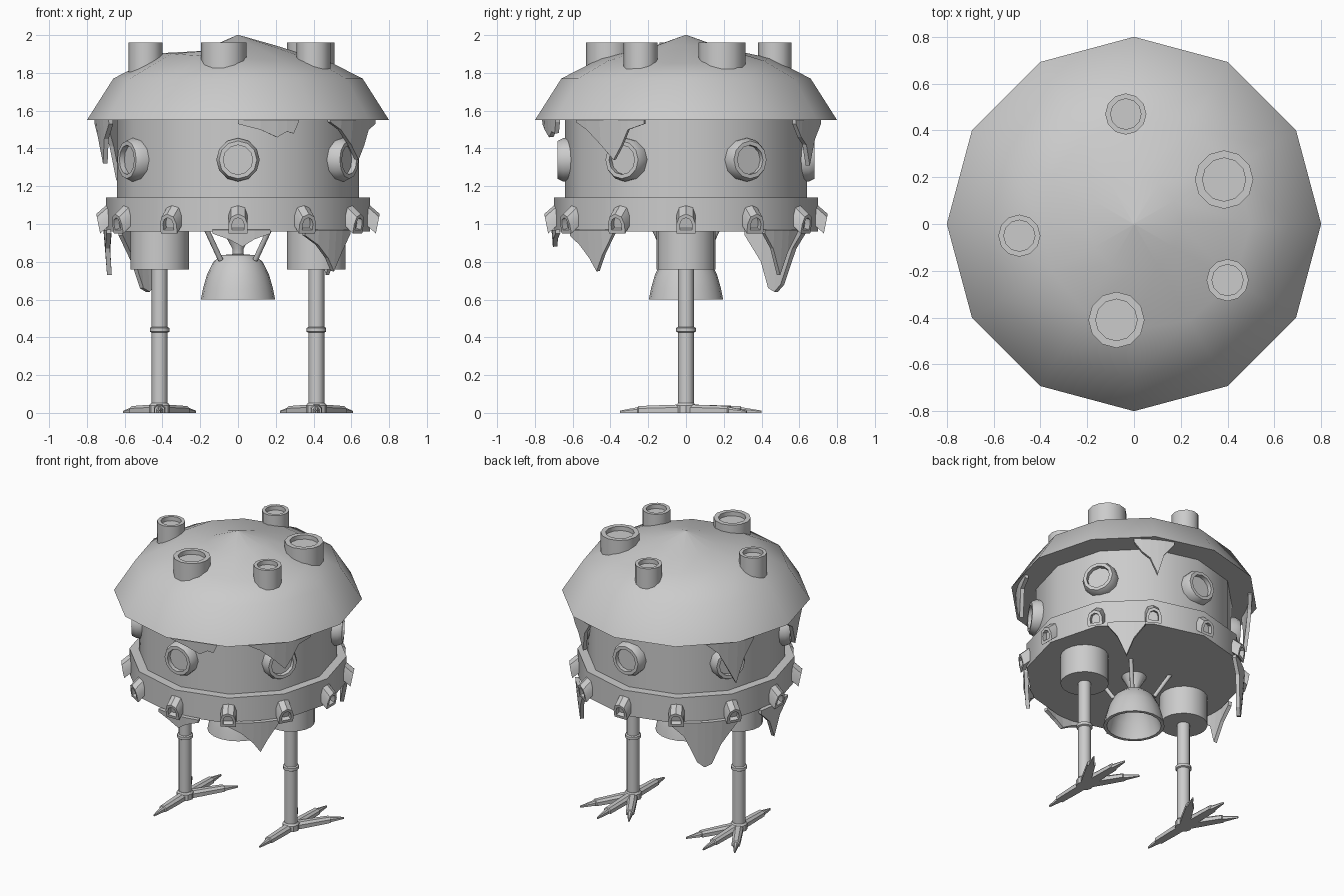
import bpy, bmesh
from math import sin, cos, radians, pi, atan2, hypot
from mathutils import Matrix, Vector

if "Cube" in bpy.data.objects:
    bpy.data.objects.remove(bpy.data.objects["Cube"])


def finish(name, bm, smooth=None):
    bmesh.ops.recalc_face_normals(bm, faces=bm.faces)
    me = bpy.data.meshes.new(name)
    bm.to_mesh(me)
    bm.free()
    ob = bpy.data.objects.new(name, me)
    bpy.context.collection.objects.link(ob)
    if smooth:
        bpy.ops.object.select_all(action='DESELECT')
        ob.select_set(True)
        bpy.context.view_layer.objects.active = ob
        bpy.ops.object.shade_smooth_by_angle(angle=radians(smooth))
    return ob


def loft(name, rings, smooth=None, mat=None):
    """Skin equal-length rings of points and cap both ends."""
    bm = bmesh.new()
    vs = [[bm.verts.new(p) for p in ring] for ring in rings]
    n = len(rings[0])
    for a, b in zip(vs, vs[1:]):
        for i in range(n):
            j = (i + 1) % n
            bm.faces.new((a[i], a[j], b[j], b[i]))
    bm.faces.new(vs[0])
    bm.faces.new(vs[-1])
    bmesh.ops.remove_doubles(bm, verts=bm.verts, dist=1e-5)
    if mat:
        bm.transform(mat)
    return finish(name, bm, smooth)


def lathe(name, profile, n, mat=None, smooth=35):
    rings = [[(r * cos(2 * pi * i / n), r * sin(2 * pi * i / n), z) for i in range(n)]
             for r, z in profile]
    return loft(name, rings, smooth, mat)


def rod(name, a, b, r, n=8):
    a, b = Vector(a), Vector(b)
    d = b - a
    mat = Matrix.Translation(a) @ d.to_track_quat('Z', 'Y').to_matrix().to_4x4()
    return lathe(name, [(r, 0), (r, d.length)], n, mat, 50)


def move(x, y, z=0):
    return Matrix.Translation((x, y, z))


def turn(deg):
    return Matrix.Rotation(radians(deg), 4, 'Z')


# Lopsided twelve-sided dome roof
def roof_ring(r, z, dr=0, dz=0):
    pts = []
    for i in range(12):
        t = 2 * pi * i / 12
        rr = r + dr * cos(t)
        pts.append((rr * cos(t), rr * sin(t), z + dz * cos(t)))
    return pts


loft("roof", [roof_ring(0.8, 1.55), roof_ring(0.66, 1.77), roof_ring(0.45, 1.878, 0.05, -0.027),
              roof_ring(0.2, 1.93, 0, 0.015), roof_ring(0.005, 2.0)], 35)

# Chimney pipes on the roof
for x, y, r in [(-0.035, 0.47, 0.088), (0.385, 0.19, 0.125), (0.4, -0.24, 0.09),
                (-0.075, -0.41, 0.12), (-0.49, -0.05, 0.09)]:
    lathe("chimney", [(r, 1.8), (r, 1.96), (r * 0.74, 1.96), (r * 0.74, 1.93)], 12, move(x, y))

# Drum and lower ring
lathe("drum", [(0.64, 1.12), (0.64, 1.555)], 12)
lathe("lower_ring", [(0.7, 0.96), (0.7, 1.14)], 12)

# Portholes around the drum
for k in range(6):
    mat = turn(-90 + 60 * k) @ move(0, 0, 1.34) @ Matrix.Rotation(pi / 2, 4, 'Y')
    lathe("porthole", [(0.115, 0.6), (0.115, 0.65), (0.1, 0.68), (0.078, 0.68), (0.078, 0.65)],
          12, mat)

# Arched vents at each corner of the lower ring
arch = [(-0.05, -0.05), (0.05, -0.05), (0.05, 0), (0.036, 0.037), (0, 0.053),
        (-0.036, 0.037), (-0.05, 0)]


def vent_ring(x, z, s):
    return [(x + 0.2 * v * s, u * s, z + v * s) for u, v in arch]


for k in range(12):
    loft("vent", [vent_ring(0.66, 1.07, 1), vent_ring(0.74, 1.0, 1), vent_ring(0.74, 1.0, 0.62),
                  vent_ring(0.71, 1.01, 0.62)], 30, turn(30 * k))


# Drips: curved ragged sheets, listed as (angle, bottom height)
def drip(name, r, top, pts):
    bm = bmesh.new()
    rows = []
    for deg, z in pts:
        t = radians(deg)
        rb = r - 0.08 * (top - z)
        rows.append((bm.verts.new((r * cos(t), r * sin(t), top)),
                     bm.verts.new((rb * cos(t), rb * sin(t), z))))
    for a, b in zip(rows, rows[1:]):
        bm.faces.new((a[0], b[0], b[1], a[1]))
    ob = finish(name, bm)
    mod = ob.modifiers.new("thickness", 'SOLIDIFY')
    mod.thickness = 0.025
    mod.offset = 0


for pts in ([(-90, 1.53), (-81, 1.50), (-74, 1.46), (-70, 1.49), (-67, 1.48), (-65, 1.54)],
            [(-50, 1.54), (-44, 1.50), (-37, 1.42), (-31, 1.34), (-27, 1.42), (-24, 1.50),
             (-17, 1.53)],
            [(50, 1.53), (54, 1.46), (58, 1.42), (62, 1.31), (65, 1.45), (70, 1.53)],
            [(135, 1.54), (141, 1.47), (146, 1.35), (151, 1.23), (155, 1.41), (160, 1.53)],
            [(183, 1.53), (190, 1.47), (196, 1.32), (200, 1.45), (206, 1.53)]):
    drip("roof_drip", 0.75, 1.56, pts)
for pts in ([(-101, 0.95), (-94, 0.92), (-88, 0.88), (-83, 0.92), (-76, 0.95)],
            [(-60, 0.94), (-53, 0.89), (-47, 0.82), (-43, 0.75), (-39, 0.84), (-33, 0.95)],
            [(36, 0.95), (41, 0.87), (46, 0.73), (50, 0.85), (56, 0.95)],
            [(117, 0.95), (124, 0.87), (131, 0.68), (135, 0.64), (139, 0.66), (144, 0.80),
             (153, 0.94)],
            [(168, 0.94), (175, 0.86), (180, 0.73), (184, 0.87), (192, 0.95)]):
    drip("ring_drip", 0.70, 0.97, pts)

# Hollow rocket bell with neck and struts
lathe("bell", [(0.03, 0.84), (0.09, 0.835), (0.13, 0.80), (0.165, 0.73), (0.185, 0.66), (0.197, 0.6),
               (0.175, 0.6), (0.15, 0.7), (0.1, 0.78), (0.03, 0.8)], 20)
lathe("bell_neck", [(0.03, 0.83), (0.03, 0.87), (0.085, 0.97)], 16)
for k in range(4):
    t = radians(45 + 90 * k)
    rod("bell_strut", (0.13 * cos(t), 0.13 * sin(t), 0.81), (0.235 * cos(t), 0.235 * sin(t), 0.97), 0.014)


# Toe with a stepped, pointed claw
def toe(x0, dx, dy):
    length = hypot(dx, dy)
    mat = move(x0, 0) @ Matrix.Rotation(atan2(dy, dx), 4, 'Z')
    rings = []
    for f, w, h in [(-0.06, 0.03, 0.045), (0.3, 0.03, 0.042), (0.72, 0.026, 0.036),
                    (0.73, 0.017, 0.03), (1.0, 0.004, 0.012)]:
        x = f * length
        rings.append([(x, -w, 0), (x, w, 0), (x, w, h * 0.65), (x, w * 0.5, h),
                      (x, -w * 0.5, h), (x, -w, h * 0.65)])
    loft("toe", rings, None, mat)


# Legs, hip cylinders and bird feet
for side in (-1, 1):
    x = side * 0.415
    lathe("hip", [(0.155, 0.76), (0.155, 0.965)], 20, move(x, 0))
    lathe("leg", [(0.042, 0.02), (0.042, 0.425), (0.052, 0.43), (0.052, 0.45), (0.042, 0.455),
                  (0.042, 0.77)], 12, move(x, 0))
    lathe("ankle", [(0.055, 0.0), (0.055, 0.04), (0.045, 0.052)], 10, move(x, 0))
    for dx, dy in [(0, 0.4), (0.19, 0.32), (-0.19, 0.32), (0, -0.35)]:
        toe(x, dx, dy)
